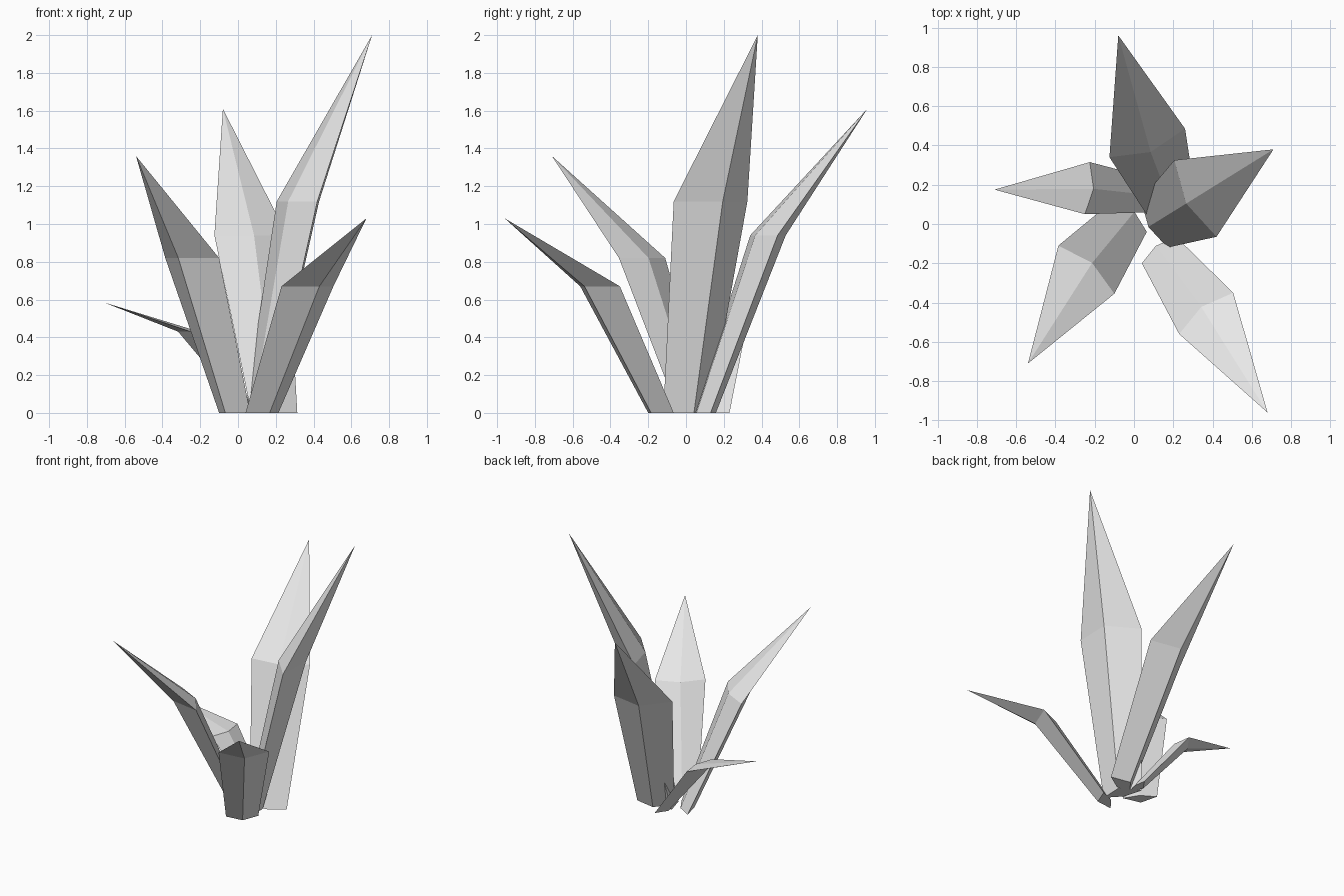
import bpy
import bmesh
from mathutils import Vector

if "Cube" in bpy.data.objects:
    bpy.data.objects.remove(bpy.data.objects["Cube"], do_unlink=True)

# Single plain grey
grey = bpy.data.materials.new("light_grey")
grey.use_nodes = True
grey.diffuse_color = (0.8, 0.8, 0.8, 1)
grey.node_tree.nodes["Principled BSDF"].inputs["Base Color"].default_value = (0.8, 0.8, 0.8, 1)

KEEL = 0.30    # outer ridge depth relative to leaf width
RIDGE = 0.12   # inner ridge depth relative to leaf width


def ring(bm, a, b, z):
    """Four-sided kite section: edge, outer keel, edge, inner ridge."""
    a, b = Vector((*a, z)), Vector((*b, z))
    w = b - a
    out = Vector((w.y, -w.x, 0))
    mid = (a + b) / 2
    return [bm.verts.new(p) for p in (a, mid + out * KEEL, b, mid - out * RIDGE)]


def leaf(name, base_a, base_b, mid_a, mid_b, mid_z, tip):
    bm = bmesh.new()
    base = ring(bm, base_a, base_b, 0)
    mid = ring(bm, mid_a, mid_b, mid_z)
    top = bm.verts.new(tip)
    bm.faces.new(base)
    for i in range(4):
        j = (i + 1) % 4
        bm.faces.new((base[i], base[j], mid[j], mid[i]))
        bm.faces.new((mid[i], mid[j], top))
    bmesh.ops.recalc_face_normals(bm, faces=bm.faces)
    mesh = bpy.data.meshes.new(name)
    bm.to_mesh(mesh)
    bm.free()
    mesh.materials.append(grey)
    obj = bpy.data.objects.new(name, mesh)
    bpy.context.collection.objects.link(obj)


# Five pointed leaves fanning out from the base
leaf("tall_left_leaf", (0.17, -0.12), (0.035, 0.123),
     (0.42, -0.065), (0.205, 0.325), 1.12, (0.71, 0.38, 2.0))
leaf("back_leaf", (0.314, 0.13), (0.07, 0.04),
     (0.26, 0.485), (-0.125, 0.34), 0.94, (-0.08, 0.96, 1.61))
leaf("front_right_leaf", (-0.10, 0.125), (0.065, -0.04),
     (-0.385, -0.11), (-0.10, -0.355), 0.82, (-0.54, -0.71, 1.36))
leaf("front_left_leaf", (0.04, -0.20), (0.214, -0.065),
     (0.23, -0.56), (0.505, -0.35), 0.67, (0.68, -0.96, 1.03))
leaf("low_right_leaf", (0.10, 0.23), (0.09, 0.06),
     (-0.225, 0.315), (-0.25, 0.05), 0.43, (-0.71, 0.175, 0.585))
